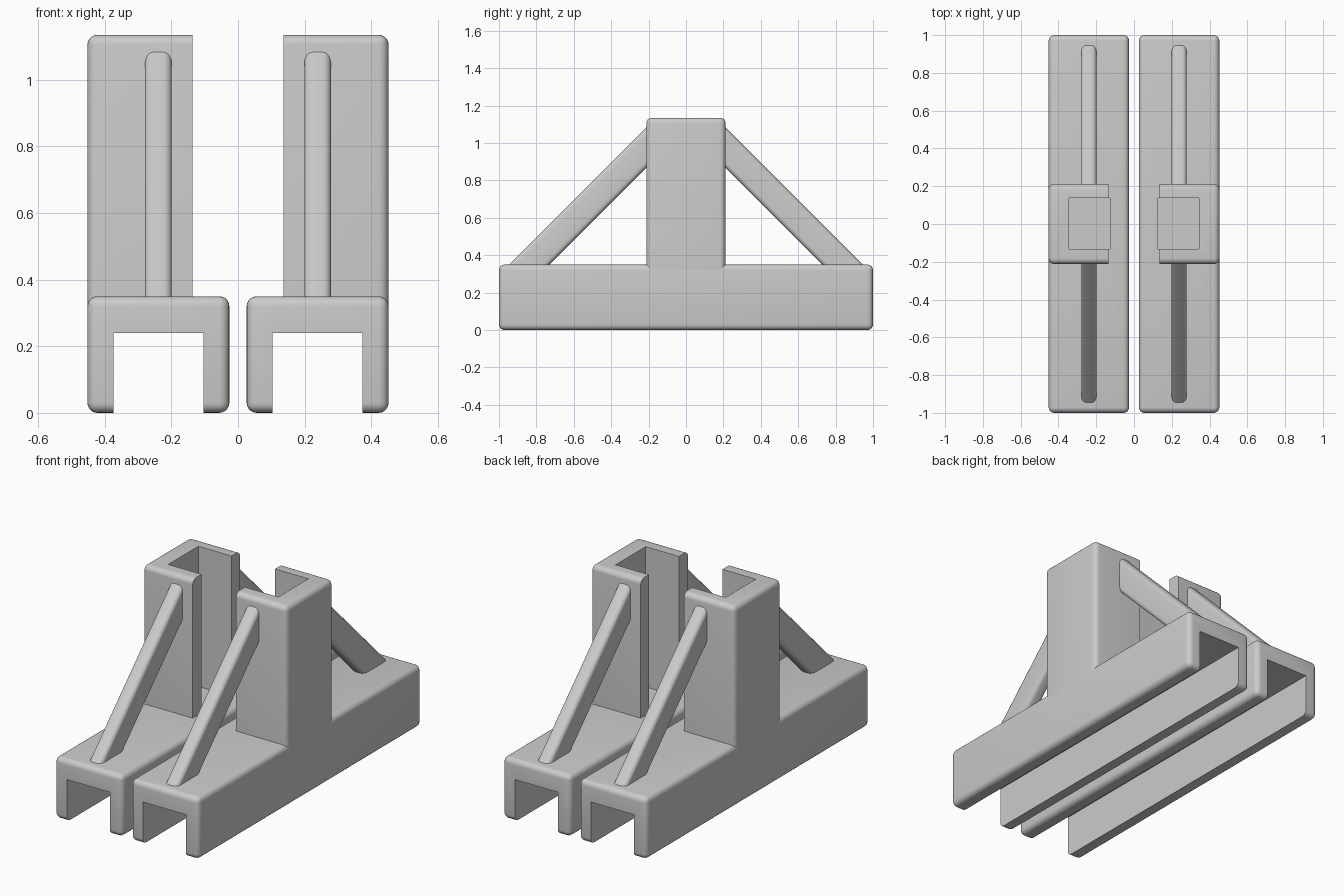
import bpy
import bmesh
from math import radians

cube = bpy.data.objects.get("Cube")
if cube:
    bpy.data.objects.remove(cube, do_unlink=True)

GREY = bpy.data.materials.new("light_grey")
GREY.use_nodes = True
colour = (0.6, 0.6, 0.6, 1)
GREY.diffuse_color = colour
GREY.node_tree.nodes["Principled BSDF"].inputs["Base Color"].default_value = colour


def prism(name, profile, x0, x1, radius=0, rounded=None):
    """Extrude a (y, z) profile along x and round the edges picked by a rule."""
    bm = bmesh.new()
    face = bm.faces.new([bm.verts.new((x0, y, z)) for y, z in profile])
    ext = bmesh.ops.extrude_face_region(bm, geom=[face])
    for g in ext["geom"]:
        if isinstance(g, bmesh.types.BMVert):
            g.co.x = x1
    bmesh.ops.recalc_face_normals(bm, faces=bm.faces)
    if radius:
        edges = [e for e in bm.edges if rounded(e.verts[0].co, e.verts[1].co)]
        bmesh.ops.bevel(bm, geom=edges, offset=radius, offset_type='OFFSET',
                        segments=5, profile=0.5, affect='EDGES')
        bmesh.ops.recalc_face_normals(bm, faces=bm.faces)
    mesh = bpy.data.meshes.new(name)
    bm.to_mesh(mesh)
    bm.free()
    mesh.materials.append(GREY)
    obj = bpy.data.objects.new(name, mesh)
    bpy.context.collection.objects.link(obj)
    return obj


def rect(y0, y1, z0, z1):
    return [(y0, z0), (y1, z0), (y1, z1), (y0, z1)]


def cut(obj, *cutters):
    """Subtract the cutters, bake the result and delete them."""
    for c in cutters:
        m = obj.modifiers.new("cut", 'BOOLEAN')
        m.operation = 'DIFFERENCE'
        m.solver = 'EXACT'
        m.object = c
    bpy.context.view_layer.update()
    graph = bpy.context.evaluated_depsgraph_get()
    mesh = bpy.data.meshes.new_from_object(obj.evaluated_get(graph))
    obj.modifiers.clear()
    obj.data = mesh
    for c in cutters:
        bpy.data.objects.remove(c, do_unlink=True)


def finish(obj, both_ends=False):
    """Smooth the rounded edges and mirror the part."""
    bpy.ops.object.select_all(action='DESELECT')
    obj.select_set(True)
    bpy.context.view_layer.objects.active = obj
    bpy.ops.object.shade_smooth_by_angle(angle=radians(30))
    m = obj.modifiers.new("mirror", 'MIRROR')
    m.use_axis = (True, both_ends, False)
    m.use_mirror_merge = False


OUTER, BASE_TOP, POST_TOP, POST_Y = 0.452, 0.35, 1.135, 0.212

# Rounded base rail with an open channel underneath and a shallow socket on top
base = prism("channel_base", rect(-1, 1, 0, BASE_TOP), 0.026, OUTER,
             0.03, lambda a, b: True)
cut(base,
    prism("channel_cutter", rect(-1.2, 1.2, -0.2, 0.24), 0.103, 0.373),
    prism("socket_cutter", rect(-0.132, 0.138, 0.34, 0.6), 0.128, 0.345))
finish(base)


# Upright post, U-shaped in plan, open towards the middle
def post_edge(a, b):
    mid = (a + b) / 2
    return mid.x > 0.2 and mid.z > 0.4


post = prism("upright_post", rect(-POST_Y, POST_Y, 0.318, POST_TOP), 0.136, OUTER,
             0.03, post_edge)
cut(post, prism("slot_cutter", rect(-0.132, 0.138, 0.2, 1.4), 0.05, 0.345))
finish(post)

# Diagonal braces from post to rail, ends buried in both
brace_profile = [(-0.995, 0.30), (-0.78, 0.30), (-0.18, 0.90), (-0.18, 1.115)]
brace = prism("diagonal_brace", brace_profile, 0.199, 0.279, 0.025,
              lambda a, b: abs(abs(a.y - b.y) - abs(a.z - b.z)) < 0.001
              and abs(a.y - b.y) > 0.1)
finish(brace, both_ends=True)
